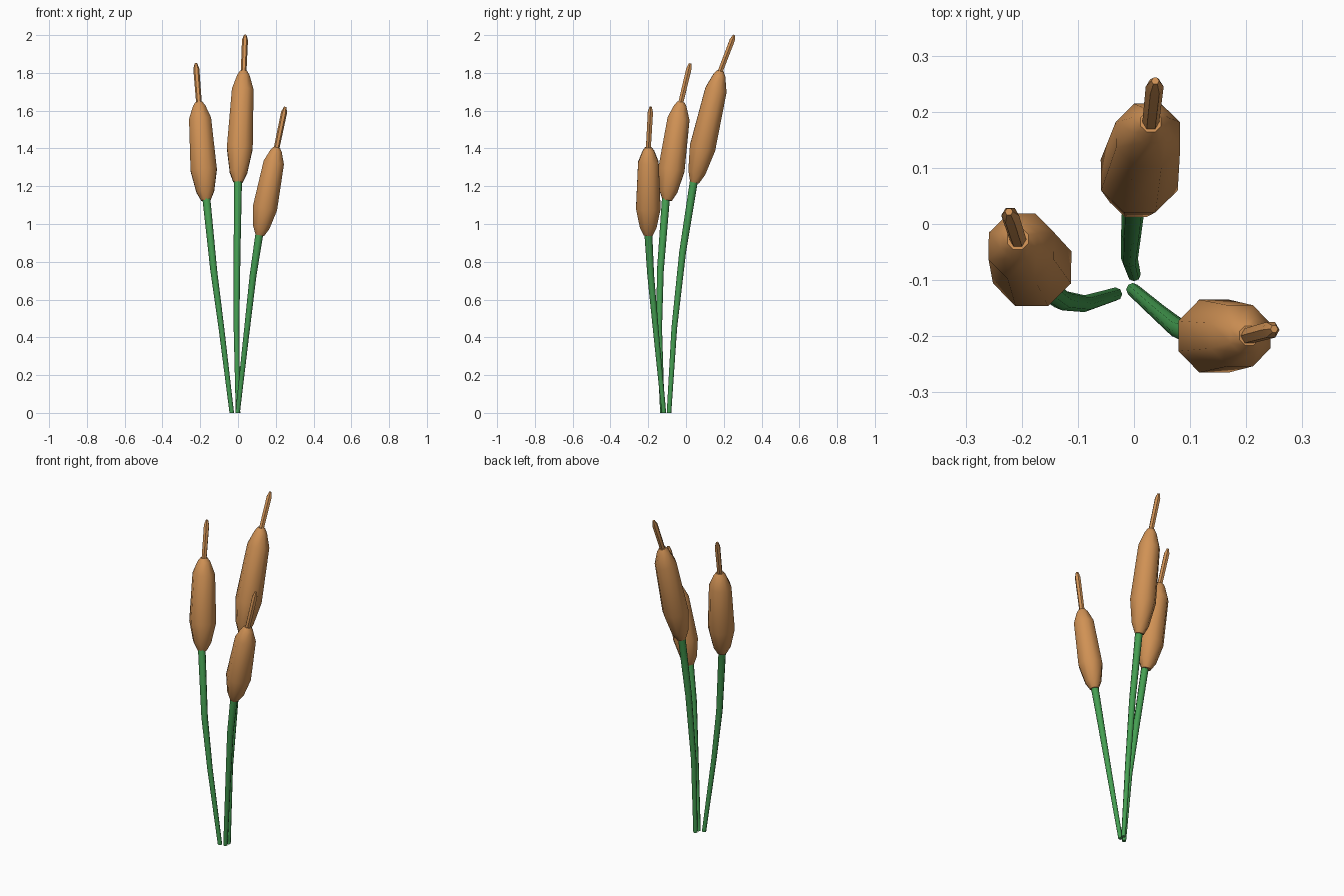
import bpy, bmesh, math
from mathutils import Vector

if "Cube" in bpy.data.objects:
    bpy.data.objects.remove(bpy.data.objects["Cube"])


def material(name, rgb):
    m = bpy.data.materials.new(name)
    m.diffuse_color = (*rgb, 1)
    m.use_nodes = True
    m.node_tree.nodes["Principled BSDF"].inputs["Base Color"].default_value = m.diffuse_color
    return m


GREEN = material("stem green", (0.06, 0.35, 0.085))
BROWN = material("seed head brown", (0.63, 0.285, 0.09))


def tube(name, points, radii, sides, mat, level_ends=False, turn=0.0):
    """Loft rings of the given radii along a path and cap both ends."""
    pts = [Vector(p) for p in points]
    bm = bmesh.new()
    rings = []
    for i, (p, r) in enumerate(zip(pts, radii)):
        d = (pts[min(i + 1, len(pts) - 1)] - pts[max(i - 1, 0)]).normalized()
        if level_ends and i == 0:
            d = Vector((0, 0, 1))
        u = Vector((0, 1, 0)).cross(d).normalized()
        v = d.cross(u)
        ring = []
        for k in range(sides):
            a = 2 * math.pi * k / sides + turn
            ring.append(bm.verts.new(p + r * (math.cos(a) * u + math.sin(a) * v)))
        rings.append(ring)
    for a, b in zip(rings, rings[1:]):
        for k in range(sides):
            n = (k + 1) % sides
            bm.faces.new((a[k], a[n], b[n], b[k]))
    bm.faces.new(rings[0][::-1])
    bm.faces.new(rings[-1])
    me = bpy.data.meshes.new(name)
    bm.to_mesh(me)
    bm.free()
    me.materials.append(mat)
    ob = bpy.data.objects.new(name, me)
    bpy.context.collection.objects.link(ob)
    bpy.ops.object.select_all(action='DESELECT')
    bpy.context.view_layer.objects.active = ob
    ob.select_set(True)
    bpy.ops.object.shade_smooth_by_angle(angle=math.radians(50))
    return ob


# Fraction along the seed head, and radius there
HEAD = [(0, .026), (.09, .05), (.31, .074), (.83, .062), (.96, .035), (1, .02)]


def reed(label, stem, low, top, tip, scale):
    low, top, tip = Vector(low), Vector(top), Vector(tip)
    # stem, ending inside the seed head
    tube(label + "_stem", stem + [low.lerp(top, .1)],
         [.012, .015, .018, .021, .021], 8, GREEN, True)
    # seed head
    tube(label + "_seed_head", [low.lerp(top, t) for t, _ in HEAD],
         [r * scale for _, r in HEAD], 8, BROWN, turn=math.pi / 8)
    # thin spike on top
    tube(label + "_spike", [top.lerp(tip, t) for t in (-.1, .86, 1)],
         [.015, .016, .007], 6, BROWN)


reed("tall_reed",
     [(0, -.09, 0), (-.008, -.062, .45), (-.005, -.018, .85), (0, .042, 1.23)],
     (0, .045, 1.22), (.03, .182, 1.81), (.038, .255, 2.0), 1.0)
reed("middle_reed",
     [(-.033, -.125, 0), (-.088, -.142, .45), (-.128, -.136, .75), (-.168, -.106, 1.14)],
     (-.17, -.1, 1.125), (-.207, -.027, 1.645), (-.223, .022, 1.85), 1.02)
reed("short_reed",
     [(-.002, -.117, 0), (.045, -.158, .42), (.08, -.187, .73), (.115, -.2, .96)],
     (.115, -.2, .94), (.205, -.199, 1.405), (.25, -.187, 1.62), .95)
